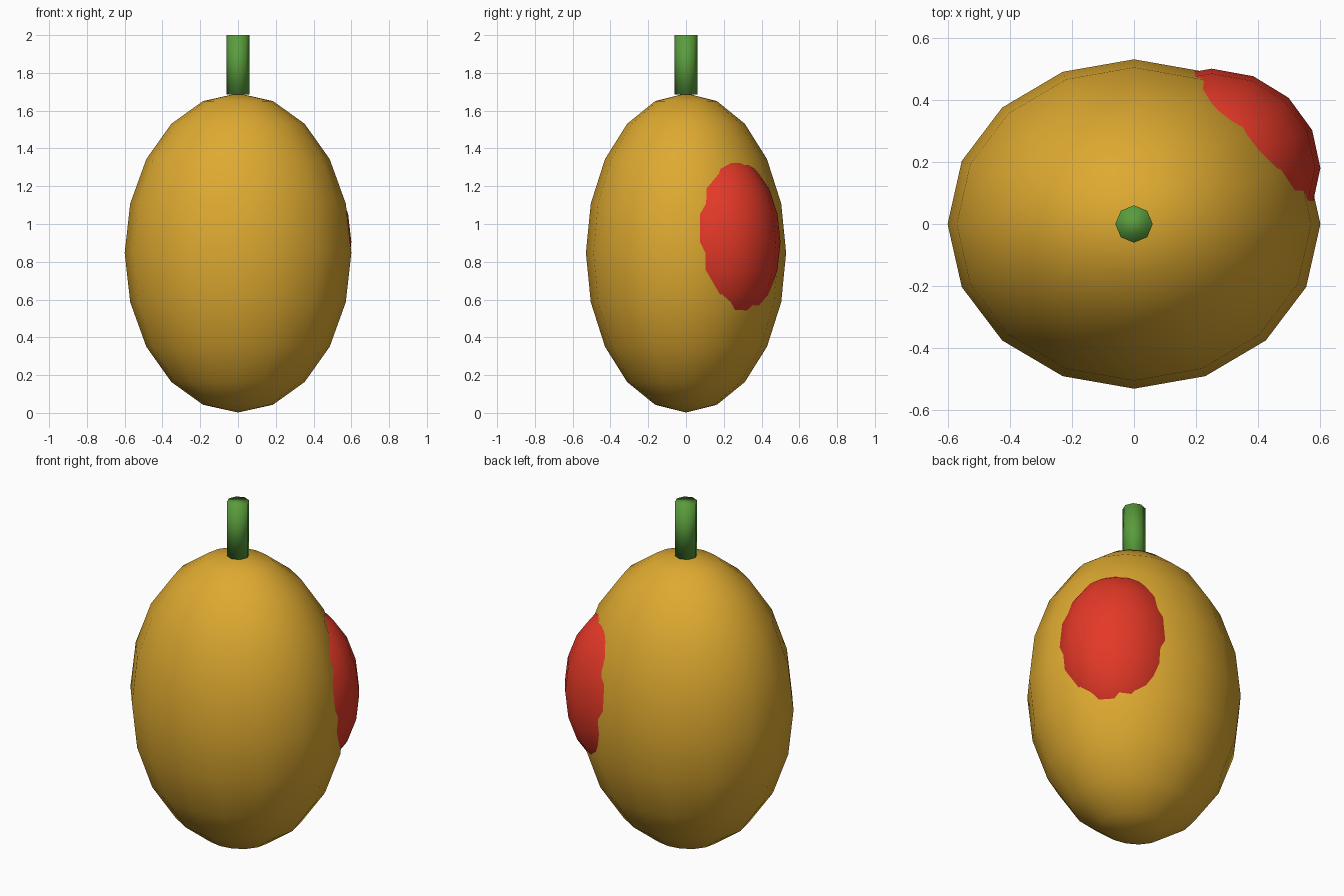
import bpy

cube = bpy.data.objects.get("Cube")
if cube:
    bpy.data.objects.remove(cube, do_unlink=True)


def make_material(name, rgb):
    mat = bpy.data.materials.new(name)
    mat.use_nodes = True
    colour = (*rgb, 1.0)
    mat.diffuse_color = colour
    mat.node_tree.nodes["Principled BSDF"].inputs["Base Color"].default_value = colour
    return mat


def finish(name, mat):
    obj = bpy.context.object
    obj.name = obj.data.name = name
    obj.data.materials.append(mat)
    bpy.ops.object.transform_apply(location=False, rotation=False, scale=True)
    bpy.ops.object.shade_smooth()
    return obj


def ellipsoid(name, centre, radii, mat):
    bpy.ops.mesh.primitive_uv_sphere_add(segments=16, ring_count=10, radius=1, location=centre)
    bpy.context.object.scale = radii
    return finish(name, mat)


gold = make_material("golden skin", (0.73, 0.40, 0.03))
red = make_material("red blush", (0.77, 0.04, 0.02))
green = make_material("green stem", (0.10, 0.335, 0.045))

# Egg-shaped fruit, wider than it is deep
ellipsoid("fruit_body", (0, 0, 0.847), (0.60, 0.53, 0.845), gold)

# Ripe patch bulging from the back left side
ellipsoid("blush_patch", (0.25, 0.18, 0.905), (0.35, 0.32, 0.48), red)

# Eight-sided stem with softly shaded rims
stem_bottom, stem_top = 1.685, 2.0
bpy.ops.mesh.primitive_cylinder_add(
    vertices=8, radius=0.06, depth=stem_top - stem_bottom,
    location=(0, 0, (stem_bottom + stem_top) / 2))
finish("stem", green)
